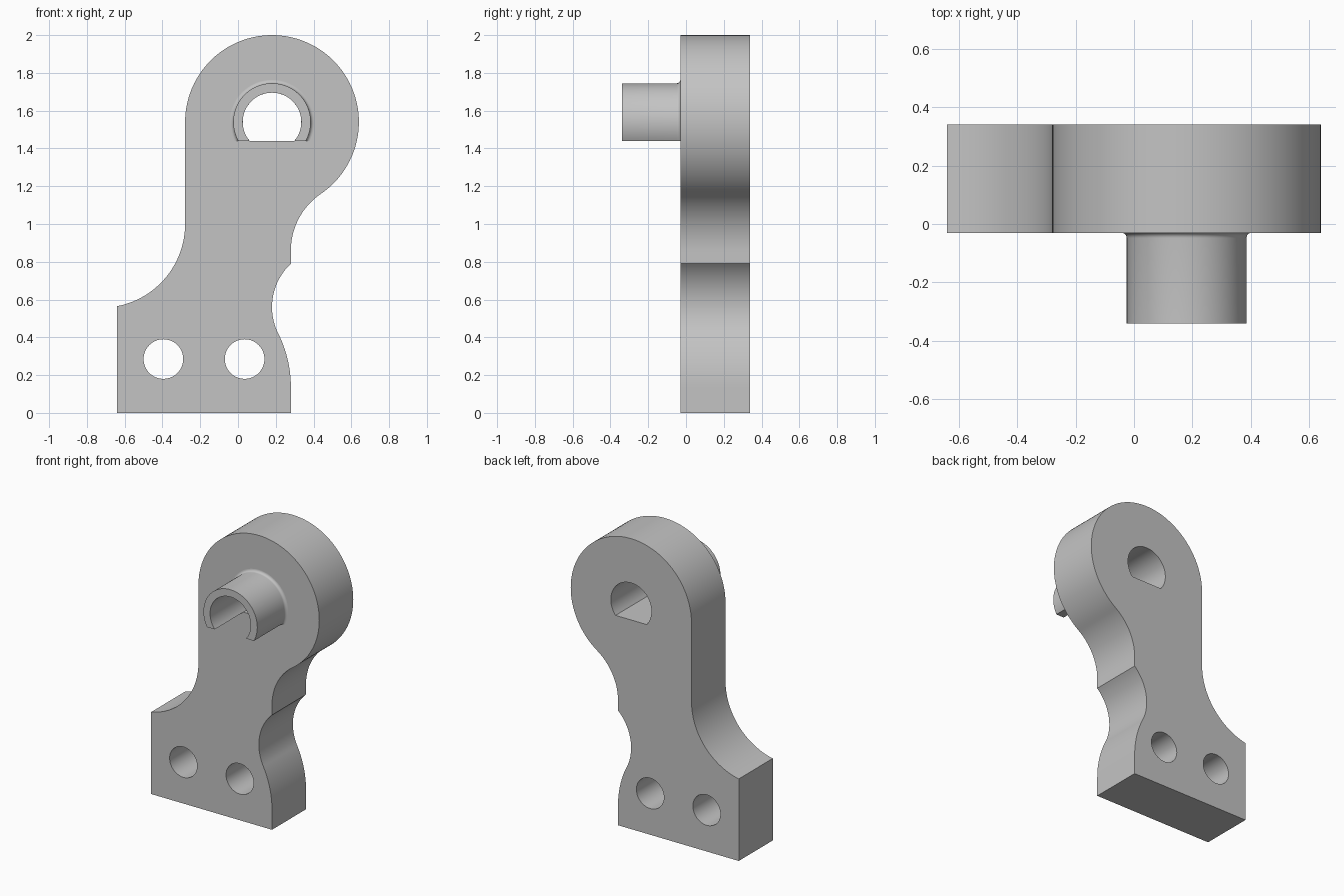
import bpy
import bmesh
from math import sin, cos, asin, atan2, pi, radians
from mathutils import Vector

if "Cube" in bpy.data.objects:
    bpy.data.objects.remove(bpy.data.objects["Cube"])

FRONT, BACK = -0.03, 0.34        # plate faces
TIP = -0.34                      # front end of the boss
AXIS = (0.18, 1.54)              # pivot axis (x, z)
BORE, BOSS, HEAD = 0.155, 0.205, 0.46
FLAT = 0.1                       # flat lies this far below the axis

grey = bpy.data.materials.new("plain grey")
grey.use_nodes = True
grey.diffuse_color = (0.55, 0.55, 0.55, 1)
grey.node_tree.nodes["Principled BSDF"].inputs["Base Color"].default_value = grey.diffuse_color


def finish(name, bm):
    bmesh.ops.recalc_face_normals(bm, faces=bm.faces)
    mesh = bpy.data.meshes.new(name)
    bm.to_mesh(mesh)
    bm.free()
    mesh.materials.append(grey)
    obj = bpy.data.objects.new(name, mesh)
    bpy.context.collection.objects.link(obj)
    bpy.ops.object.select_all(action="DESELECT")
    obj.select_set(True)
    bpy.context.view_layer.objects.active = obj
    bpy.ops.object.shade_smooth_by_angle(angle=radians(30))
    return obj


def arc(centre, r, start, end, n=24):
    return [(centre[0] + r * cos(start + (end - start) * i / n),
             centre[1] + r * sin(start + (end - start) * i / n)) for i in range(n + 1)]


def angle(centre, point):
    return atan2(point[1] - centre[1], point[0] - centre[0])


# Plate outline, anticlockwise from the lower left corner
toe, waist, neck, shoulder = (-0.358, 0.136), (0.4945, 0.56), (0.642, 0.86), (-0.723, 1.0)
bend = angle(toe, waist)
notch = angle(waist, (0.28, 0.79))
join = angle(AXIS, neck)
outline = [(-0.64, 0), (0.28, 0)]
outline += arc(toe, 0.638, 0, bend)
outline += arc(waist, 0.3145, bend + pi, notch)[1:]
outline += arc(neck, 0.362, pi, join + pi)
outline += arc(AXIS, HEAD, join, pi, 72)[1:]
outline += arc(shoulder, 0.443, 0, angle(shoulder, (-0.64, 0.565)))

# Two bolt holes and the D-shaped bore
dip = asin(FLAT / BORE)
loops = [outline, arc(AXIS, BORE, -dip, pi + dip, 48)]
loops += [arc((x, 0.285), 0.105, 0, 2 * pi, 40)[:-1] for x in (-0.395, 0.035)]

bm = bmesh.new()
for loop in loops:
    verts = [bm.verts.new((x, FRONT, z)) for x, z in loop]
    for a, b in zip(verts, verts[1:] + verts[:1]):
        bm.edges.new((a, b))
bmesh.ops.triangle_fill(bm, edges=bm.edges[:], use_beauty=True, normal=(0, -1, 0))
back = bmesh.ops.extrude_face_region(bm, geom=bm.faces[:], use_keep_orig=True)["geom"]
bmesh.ops.translate(bm, vec=Vector((0, BACK - FRONT, 0)),
                    verts=[v for v in back if isinstance(v, bmesh.types.BMVert)])
finish("bracket_plate", bm)

# Hollow boss with a filleted root, cut off flat underneath
fillet = 0.018
profile = [(BORE, FRONT), (BORE, TIP), (BOSS, TIP)]
profile += arc((BOSS + fillet, FRONT - fillet), fillet, pi, pi / 2, 6)
bm = bmesh.new()
rows = []
for r, y in profile:
    dip = asin(FLAT / r)
    rows.append([bm.verts.new((x, y, z)) for x, z in arc(AXIS, r, -dip, pi + dip, 56)])
for low, high in zip(rows, rows[1:]):
    for i in range(len(low) - 1):
        bm.faces.new((low[i], low[i + 1], high[i + 1], high[i]))
for end in (0, -1):
    bm.faces.new([row[end] for row in rows])
finish("pivot_boss", bm)
